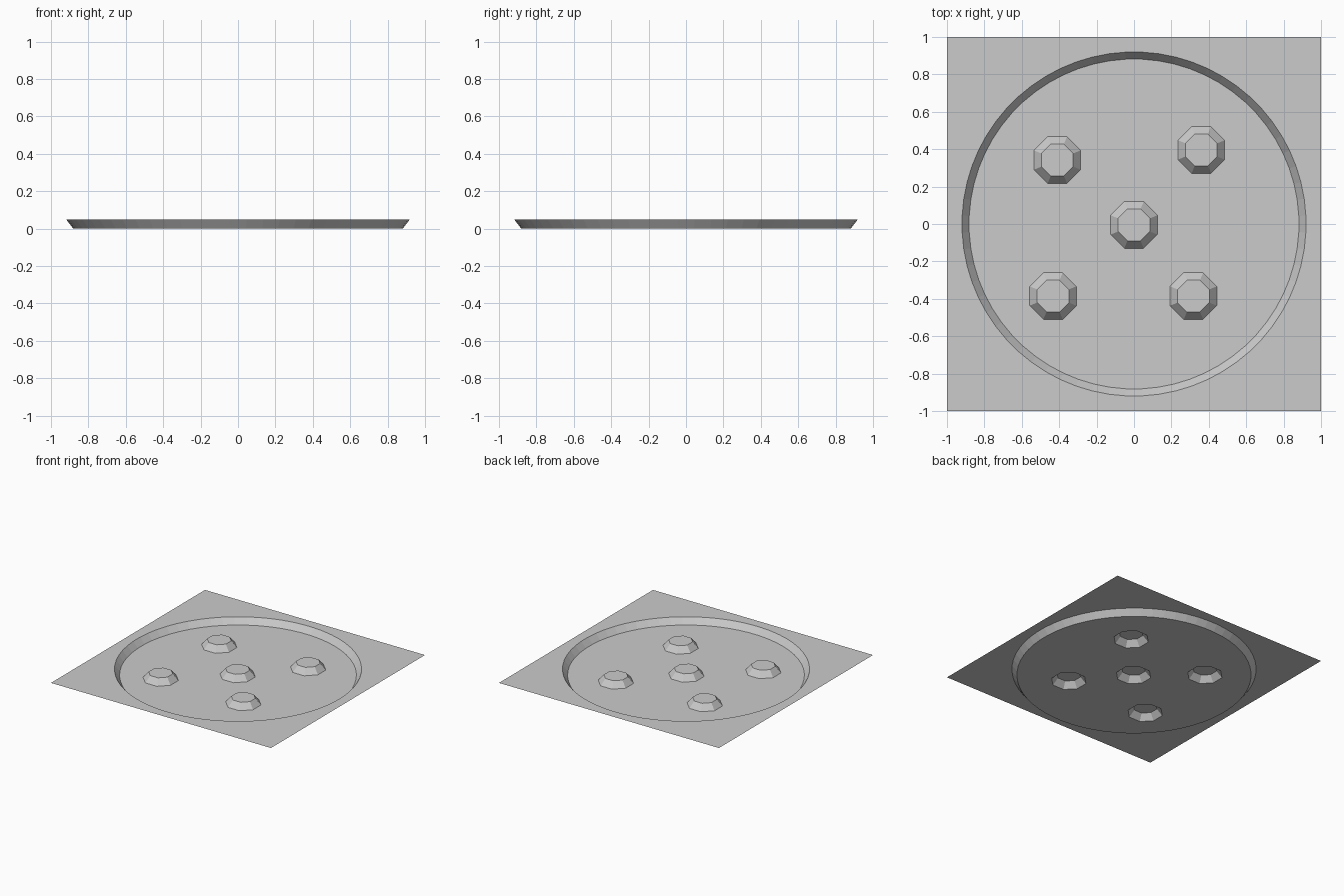
import bpy, bmesh
from math import cos, sin, pi
from mathutils import Vector

if "Cube" in bpy.data.objects:
    bpy.data.objects.remove(bpy.data.objects["Cube"])

DEPTH = 0.05
bm = bmesh.new()


def loop(cx, cy, r, z, n, turn=0.0):
    """Closed ring of vertices; returns verts and edges."""
    vs = [bm.verts.new((cx + r * cos(2 * pi * i / n + turn),
                        cy + r * sin(2 * pi * i / n + turn), z)) for i in range(n)]
    return vs, [bm.edges.new((vs[i], vs[(i + 1) % n])) for i in range(n)]


def wall(a, b):
    """Sloping band between two rings, a outside b."""
    n = len(a)
    for i in range(n):
        j = (i + 1) % n
        bm.faces.new((a[i], a[j], b[j], b[i]))


def fill(edges):
    bmesh.ops.triangle_fill(bm, use_beauty=True, edges=edges, normal=Vector((0, 0, 1)))


# square surround with a round opening
square_v, square_e = loop(0, 0, 2 ** 0.5, DEPTH, 4, pi / 4)
rim_v, rim_e = loop(0, 0, 0.92, DEPTH, 64, pi / 64)
fill(square_e + rim_e)

# sloping wall down to the recessed floor
base_v, base_e = loop(0, 0, 0.882, 0, 64, pi / 64)
wall(rim_v, base_v)

# five eight-sided raised bumps, cut into the floor
floor_edges = list(base_e)
bumps = []
for x, y in [(-0.41, 0.342), (0.36, 0.396), (0, -0.005), (-0.433, -0.385), (0.318, -0.385)]:
    foot_v, foot_e = loop(x, y, 0.135, 0, 8, pi / 8)
    floor_edges += foot_e
    bumps.append((x, y, foot_v))
fill(floor_edges)
for x, y, foot_v in bumps:
    top_v, _ = loop(x, y, 0.092, DEPTH, 8, pi / 8)
    wall(foot_v, top_v)
    bm.faces.new(top_v)

# all faces of this open sheet look upward
bm.normal_update()
bmesh.ops.reverse_faces(bm, faces=[f for f in bm.faces if f.normal.z < 0])

mesh = bpy.data.meshes.new("recessed_panel")
bm.to_mesh(mesh)
bm.free()
bpy.context.collection.objects.link(bpy.data.objects.new("recessed_panel", mesh))
